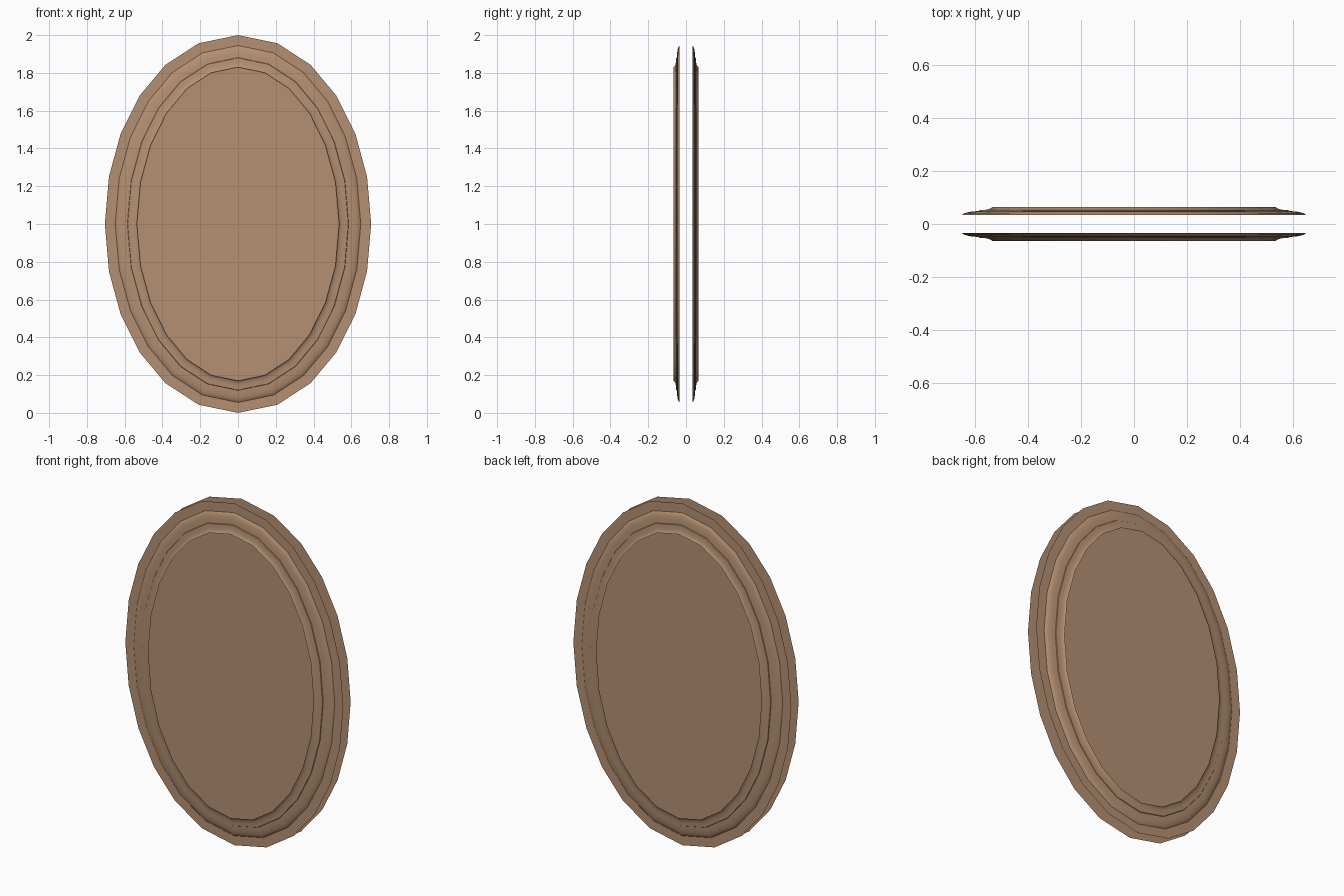
import bpy, bmesh, math
from mathutils import Vector

if "Cube" in bpy.data.objects:
    bpy.data.objects.remove(bpy.data.objects["Cube"])

A, B, K, SEG = 0.535, 0.83, 0.5523, 6   # inner oval radii, curve handle, segments per quarter


def oval():
    """24 points round a four-arc Bezier oval, each with its outward normal."""
    pts = []
    for q in range(4):
        ang = q * math.pi / 2
        c, s = math.cos(ang), math.sin(ang)
        for i in range(SEG):
            t = i / SEG
            u = 1 - t
            px = u**3 + 3*u*u*t + 3*u*t*t*K
            py = 3*u*u*t*K + 3*u*t*t + t**3
            x, z = A * (px*c - py*s), B * (px*s + py*c)
            pts.append((Vector((x, z)), Vector((x / A**2, z / B**2)).normalized()))
    return pts


wood = bpy.data.materials.new("brown_wood")
wood.diffuse_color = (0.46, 0.28, 0.17, 1)
wood.use_nodes = True
wood.node_tree.nodes["Principled BSDF"].inputs["Base Color"].default_value = wood.diffuse_color

# Moulding profile: (outward offset, distance from mid plane, crease here)
profile = [
    (0.0, 0.065, True),                          # inner lip
    (0.005, 0.060, False), (0.015, 0.056, False),
    (0.03, 0.053, False), (0.049, 0.052, True),  # cove
    (0.051, 0.049, True),                        # small step
    (0.075, 0.0475, False), (0.095, 0.044, False),
    (0.109, 0.039, False), (0.115, 0.034, True),  # rounded bead
]


def build(name, profile, cap):
    """Sweep a profile round the oval, or fill it as a flat board; mirror to the back."""
    bm = bmesh.new()
    path = oval()
    n = len(path)
    rings = []
    for off, depth, _ in profile:
        pts = [p + nor * off for p, nor in path]
        rings.append([bm.verts.new((q.x, -depth, q.y + 1)) for q in pts])
    if cap:
        bm.faces.new(rings[0])
    for r0, r1 in zip(rings, rings[1:]):
        for i in range(n):
            j = (i + 1) % n
            bm.faces.new((r0[i], r1[i], r1[j], r0[j]))
    bm.normal_update()
    for f in bm.faces:
        if f.normal.y > 0:
            f.normal_flip()
        f.smooth = True
    for ring, (_, _, crease) in zip(rings, profile):
        for i in range(n):
            bm.edges.get((ring[i], ring[(i + 1) % n])).smooth = not crease
    mesh = bpy.data.meshes.new(name)
    bm.to_mesh(mesh)
    bm.free()
    mesh.materials.append(wood)
    obj = bpy.data.objects.new(name, mesh)
    bpy.context.collection.objects.link(obj)
    mirror = obj.modifiers.new("back_side", 'MIRROR')
    mirror.use_axis = (False, True, False)
    mirror.use_mirror_merge = False
    return obj


# Oval moulding laid on each face of a flat oval board
build("oval_moulding", profile, False)
build("oval_board", [(0.17, 0.034, False)], True)
